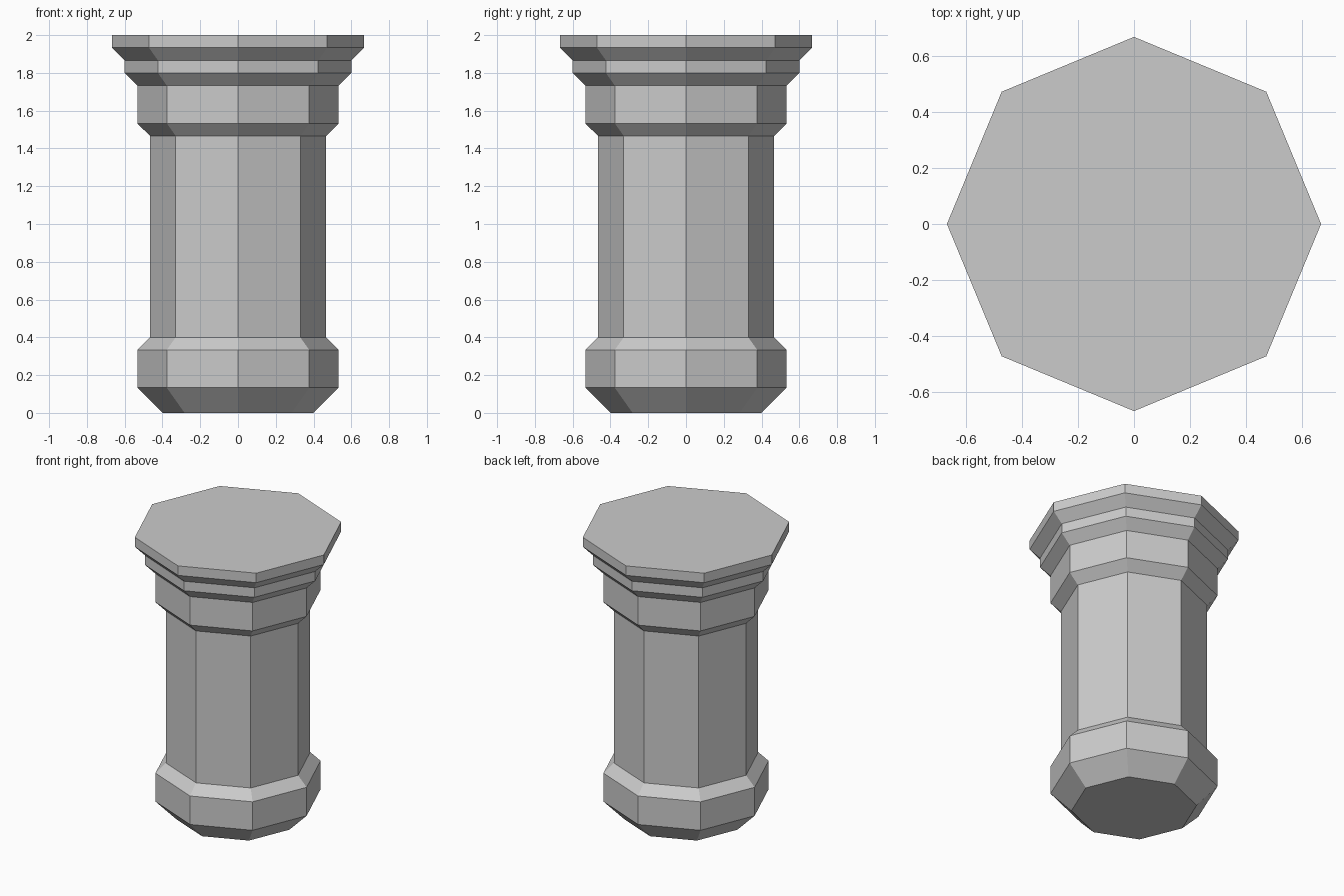
import bpy, bmesh
from math import cos, sin, tau

if "Cube" in bpy.data.objects:
    bpy.data.objects.remove(bpy.data.objects["Cube"])

SIDES = 8
U = 2 / 30  # moulding module: every step is a multiple of this

# Column outline from foot to top slab: (radius, height) in modules
PROFILE = [
    (6, 0), (8, 2), (8, 5), (7, 6),         # base
    (7, 22),                                # shaft
    (8, 23), (8, 26),                       # collar
    (9, 27), (9, 28), (10, 29), (10, 30),   # stepped capital
]


def lathe(name, profile, sides):
    """Turn a profile around z into a closed, flat-faced solid."""
    bm = bmesh.new()
    rings = [[bm.verts.new((r * U * cos(tau * i / sides),
                            r * U * sin(tau * i / sides), z * U))
              for i in range(sides)] for r, z in profile]
    for low, high in zip(rings, rings[1:]):
        for i in range(sides):
            j = (i + 1) % sides
            bm.faces.new((low[i], low[j], high[j], high[i]))
    bm.faces.new(rings[0][::-1])
    bm.faces.new(rings[-1])
    mesh = bpy.data.meshes.new(name)
    bm.to_mesh(mesh)
    bm.free()
    obj = bpy.data.objects.new(name, mesh)
    bpy.context.collection.objects.link(obj)
    return obj


# Octagonal pillar
lathe("octagonal_pillar", PROFILE, SIDES)
